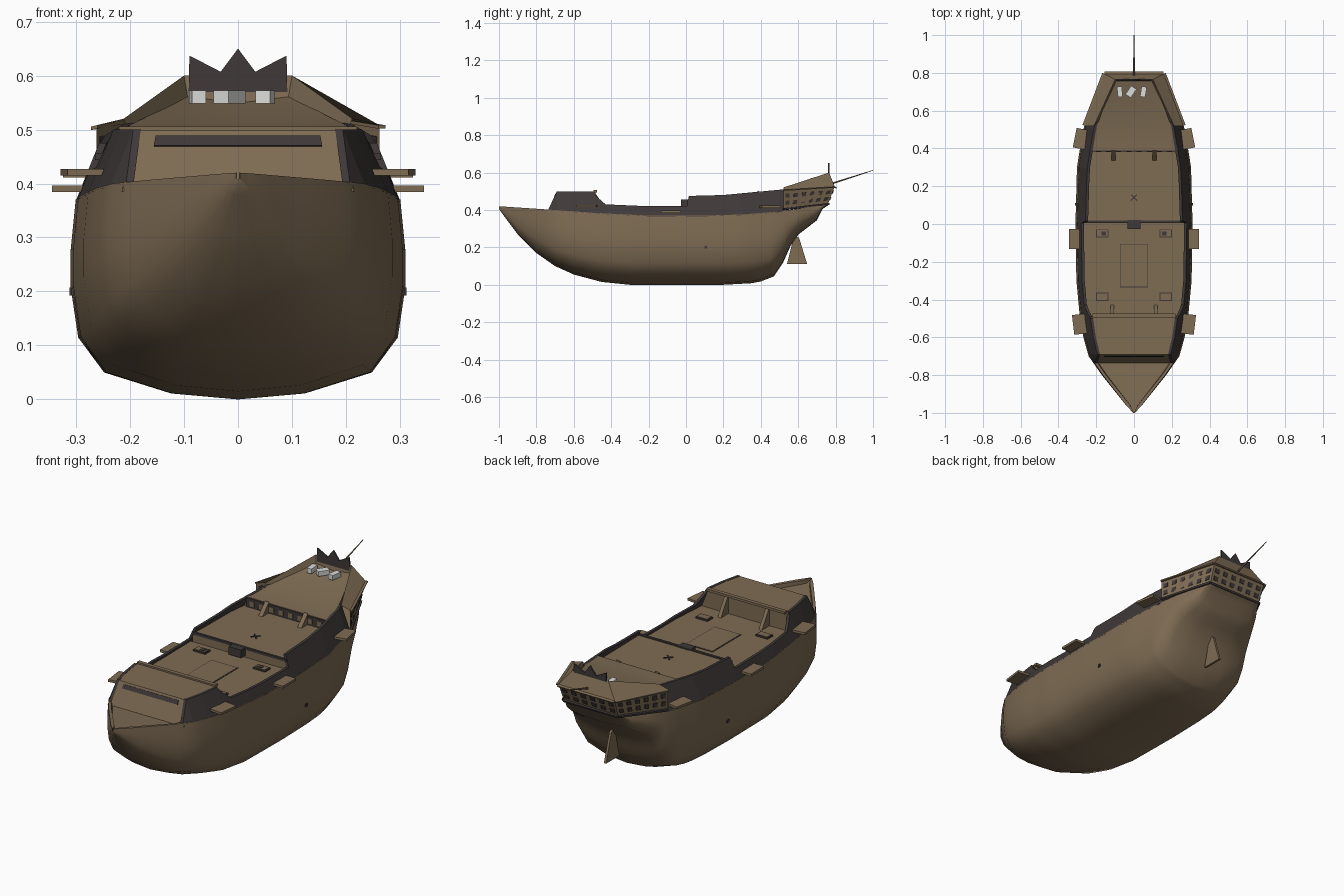
import bpy, bmesh, math
from mathutils import Vector, Matrix

if "Cube" in bpy.data.objects:
    bpy.data.objects.remove(bpy.data.objects["Cube"], do_unlink=True)


def material(name, r, g, b):
    m = bpy.data.materials.new(name)
    m.use_nodes = True
    m.diffuse_color = (r, g, b, 1)
    m.node_tree.nodes["Principled BSDF"].inputs["Base Color"].default_value = (r, g, b, 1)
    return m


WOOD = material("brown wood", .21, .15, .088)
DARK = material("dark timber", .05, .04, .04)
WHITE = material("white canvas", .72, .72, .70)


def build(name, verts, faces, mat, smooth=False):
    me = bpy.data.meshes.new(name)
    me.from_pydata([tuple(v) for v in verts], [], faces)
    bm = bmesh.new()
    bm.from_mesh(me)
    bmesh.ops.recalc_face_normals(bm, faces=bm.faces)
    bm.to_mesh(me)
    bm.free()
    me.materials.append(mat)
    ob = bpy.data.objects.new(name, me)
    bpy.context.collection.objects.link(ob)
    if smooth:
        bpy.ops.object.select_all(action='DESELECT')
        ob.select_set(True)
        bpy.context.view_layer.objects.active = ob
        bpy.ops.object.shade_smooth_by_angle(angle=math.radians(40))
    return ob


def loft(name, rings, mat, smooth=False):
    """Closed skin through equal-length rings, with end caps."""
    n = len(rings[0])
    verts = [v for r in rings for v in r]
    faces = [(i * n + j, i * n + (j + 1) % n, (i + 1) * n + (j + 1) % n, (i + 1) * n + j)
             for i in range(len(rings) - 1) for j in range(n)]
    faces += [tuple(range(n)), tuple(range(len(verts) - n, len(verts)))]
    return build(name, verts, faces, mat, smooth)


def box(name, c, size, mat, turn=0):
    rot = Matrix.Rotation(turn, 3, 'Z')
    ring = [(-.5, -.5), (.5, -.5), (.5, .5), (-.5, .5)]
    return loft(name, [[Vector(c) + rot @ Vector((x * size[0], y * size[1], z * size[2]))
                        for x, y in ring] for z in (-.5, .5)], mat)


def prism(name, pts, axis, lo, hi, mat):
    """Flat outline pushed along x (outline is y,z) or y (outline is x,z)."""
    place = (lambda p, d: (d, p[0], p[1])) if axis == 'x' else (lambda p, d: (p[0], d, p[1]))
    return loft(name, [[place(p, d) for p in pts] for d in (lo, hi)], mat)


def plate(name, quad, u, v, mat, out, depth=.006):
    """Thin plate over part of a quad given as bottom a, b then top c, d."""
    a, b, c, d = [Vector(p) for p in quad]
    at = lambda s, t: a.lerp(b, s).lerp(d.lerp(c, s), t)
    n = (b - a).cross(d - a).normalized()
    if n.dot(Vector(out)) < 0:
        n = -n
    ring = [at(u[0], v[0]), at(u[1], v[0]), at(u[1], v[1]), at(u[0], v[1])]
    return loft(name, [[p - n * .002 for p in ring], [p + n * depth for p in ring]], mat)


def curve(table):
    def f(y):
        for (a, p), (b, q) in zip(table, table[1:]):
            if y <= b:
                return p + (q - p) * max(0, y - a) / (b - a)
        return table[-1][1]
    return f


# Hull lines
half = curve([(-1, .004), (-.96, .042), (-.8, .17), (-.7, .24), (-.6, .268), (-.5, .286),
              (-.3, .305), (0, .31), (.3, .302), (.5, .27), (.6, .235), (.7, .185), (.76, .15)])
keel = curve([(-1, .405), (-.96, .35), (-.9, .27), (-.8, .17), (-.7, .1), (-.6, .055),
              (-.45, .015), (-.3, 0), (.2, 0), (.38, .01), (.47, .045), (.52, .12),
              (.56, .21), (.6, .268), (.7, .345), (.73, .405), (.76, .425)])
sheer = curve([(-1, .42), (-.7, .4), (-.5, .385), (-.2, .37), (.1, .37), (.3, .376),
               (.5, .392), (.76, .432)])
wall_top = curve([(-.735, .405), (-.69, .5), (-.5, .5), (-.47, .465), (-.43, .43), (-.2, .42),
                  (.005, .42), (.015, .475), (.2, .48), (.54, .512)])
section = [(.4, .03), (.8, .135), (.955, .31), (1, .56), (1, .75), (.97, 1)]


def hull_ring(y):
    h, k, s = half(y), keel(y), sheer(y)
    side = [(h * a, k + (s - k) * b) for a, b in section]
    inner = max(h - .022, h * .4)
    side += [(inner, s), (inner * .97, s - min(.02, (s - k) * .8))]
    pts = [(0, k)] + side + [(-x, z) for x, z in reversed(side)]
    return [(x, y, z) for x, z in pts]


stations = [-1, -.98, -.96, -.93, -.9, -.85] + [-.8 + .05 * i for i in range(26)]
stations += [.47, .52, .54, .56, .58, .6, .63, .66, .7, .73, .76]
loft("hull", [hull_ring(y) for y in sorted(set(stations))], WOOD, True)


# Bulwarks with sloped sides
def wall_ring(y, s):
    x, z, t = half(y) * .972, sheer(y) - .004, wall_top(y)
    lean = .4 * (t - z)
    return [(s * x, y, z), (s * (x - lean), y, t),
            (s * (x - lean - .014), y, t), (s * (x - .014), y, z)]


wall_ys = [-.735, -.69, -.6, -.5, -.47, -.43, -.3, -.2, -.1, .005, .015, .1, .2, .3, .4, .5, .54]
for s, tag in ((1, "left"), (-1, "right")):
    loft(tag + "_bulwark", [wall_ring(y, s) for y in wall_ys], DARK)


# Decks
def deck(name, ys, top, mat=WOOD, thick=.03):
    rings = []
    for y in ys:
        x = half(y) * .972 - .4 * (top - sheer(y)) - .008
        rings.append([(-x, y, top - thick), (x, y, top - thick), (x, y, top), (-x, y, top)])
    return loft(name, rings, mat)


deck("main_deck", [-.5, -.4, -.3, -.2, 0, .01], .405)
deck("quarter_deck", [.01, .1, .2, .3, .4], .45, thick=.06)
box("deck_step_rail", (0, .012, .45), (.53, .012, .012), DARK)

# Forecastle with its front stripe
front = [(-.215, -.735, .385), (.215, -.735, .385), (.188, -.69, .498), (-.188, -.69, .498)]
back = [(-.262, -.49, .385), (.262, -.49, .385), (.228, -.49, .498), (-.228, -.49, .498)]
loft("forecastle", [front, back], WOOD)
plate("forecastle_stripe", front, (.1, .9), (.74, .91), DARK, (0, -1, 0), .004)
box("forecastle_rail", (0, -.485, .5), (.44, .02, .012), WOOD)

# Poop deck rising aft, and the dark bulkhead below its front edge
rings = []
for i in range(9):
    t = i / 8
    y, x, z = .39 + .37 * t, .235 - .135 * t ** 1.2, .497 + .065 * t ** 1.5
    rings.append([(-x, y, z - .05), (x, y, z - .05), (x, y, z), (0, y, z - .012 * t), (-x, y, z)])
loft("poop_deck", rings, WOOD, True)
box("poop_bulkhead", (0, .388, .472), (.45, .008, .046), DARK)
for i in range(8):
    box("bulkhead_panel", (-.189 + .054 * i, .383, .472), (.026, .006, .026), WOOD)

# Stern gallery: wrap-around walls, sloped roof, lip and windows
foot = [(.262, .52, .4), (.152, .757, .428)]
brow = [(.262, .52, .508), (.157, .795, .525)]
crown = [(.212, .52, .52), (.1, .765, .6)]


def wrap(line):
    return list(line) + [(-x, y, z) for x, y, z in reversed(line)]


base, eave, ridge = wrap(foot), wrap(brow), wrap(crown)
inside = wrap([(.2, .52, .49), (.09, .755, .54)])
ends = [base, eave, ridge, inside]
build("stern_gallery", [p for r in ends for p in r],
      [(k * 4 + i, k * 4 + i + 1, k * 4 + i + 5, k * 4 + i + 4) for k in range(3) for i in range(3)],
      WOOD)
build("gallery_floor", base, [(0, 1, 2, 3)], WOOD)
for i, out in enumerate([(1, 0, 0), (0, 1, 0), (-1, 0, 0)]):
    quad = (base[i], base[i + 1], eave[i + 1], eave[i])
    plate("gallery_lip", quad, (0, 1), (0, .09), DARK, out, .009)
    plate("gallery_cornice", quad, (0, 1), (.94, 1), WOOD, out, .012)
    for c in range(6):
        for v in (.24, .6):
            u = (c + .5) / 6
            plate("gallery_window", quad, (u - .04, u + .04), (v, v + .2), DARK, out, .004)

# Stern crest, flagpole and canvas bundles
prism("stern_crest", [(-.092, .54), (.092, .54), (.09, .637), (.032, .607), (0, .65),
                      (-.032, .607), (-.09, .637)], 'y', .76, .768, DARK)
loft("flagpole", [[(r * math.cos(a), y, z + r * math.sin(a)) for a in
                   [math.tau * k / 6 for k in range(6)]]
                  for y, z, r in ((.76, .535, .006), (1, .612, .002))], WOOD)
for x, turn, w in ((-.075, .1, .026), (-.016, -.6, .034), (.05, -.15, .028)):
    box("canvas_bundle", (x, .7, .56), (w, .055, .024), WHITE, turn)

# Rudder
prism("rudder", [(.54, .11), (.648, .11), (.605, .25), (.59, .262), (.575, .25)],
      'x', -.006, .006, WOOD)

# Side fittings, hatches and stairs, mirrored
for s in (1, -1):
    for x, y, z, turn in ((.285, -.53, .421, .12), (.307, -.08, .39, 0), (.277, .45, .417, -.2)):
        box("channel_platform", (s * x, y, z), (.075, .105, .012), WOOD, -s * turn)
    box("hull_port", (s * .309, .105, .2), (.006, .014, .014), DARK)
    for y in (-.05, -.385):
        box("hatch_frame", (s * .168, y, .408), (.068, .044, .008), DARK)
        box("hatch_cover", (s * .168, y, .41), (.056, .034, .008), WOOD)
    box("hatch_opening", (s * .16, -.05, .412), (.026, .022, .008), DARK)
    prism("poop_stair", [(.335, .45), (.388, .45), (.388, .505)], 'x', s * .12, s * .098, WOOD)
    prism("forecastle_stair", [(-.43, .405), (-.49, .405), (-.49, .5)], 'x',
          s * .124, s * .106, WOOD)

# Centre hatches and mast step
box("cargo_hatch_frame", (0, -.22, .4045), (.15, .23, .005), DARK)
box("cargo_hatch", (0, -.22, .4055), (.142, .222, .005), WOOD)
box("companion_hatch", (0, -.003, .435), (.07, .046, .04), DARK)
for turn in (.8, -.8):
    box("mast_step", (0, .14, .452), (.045, .005, .005), DARK, turn)
